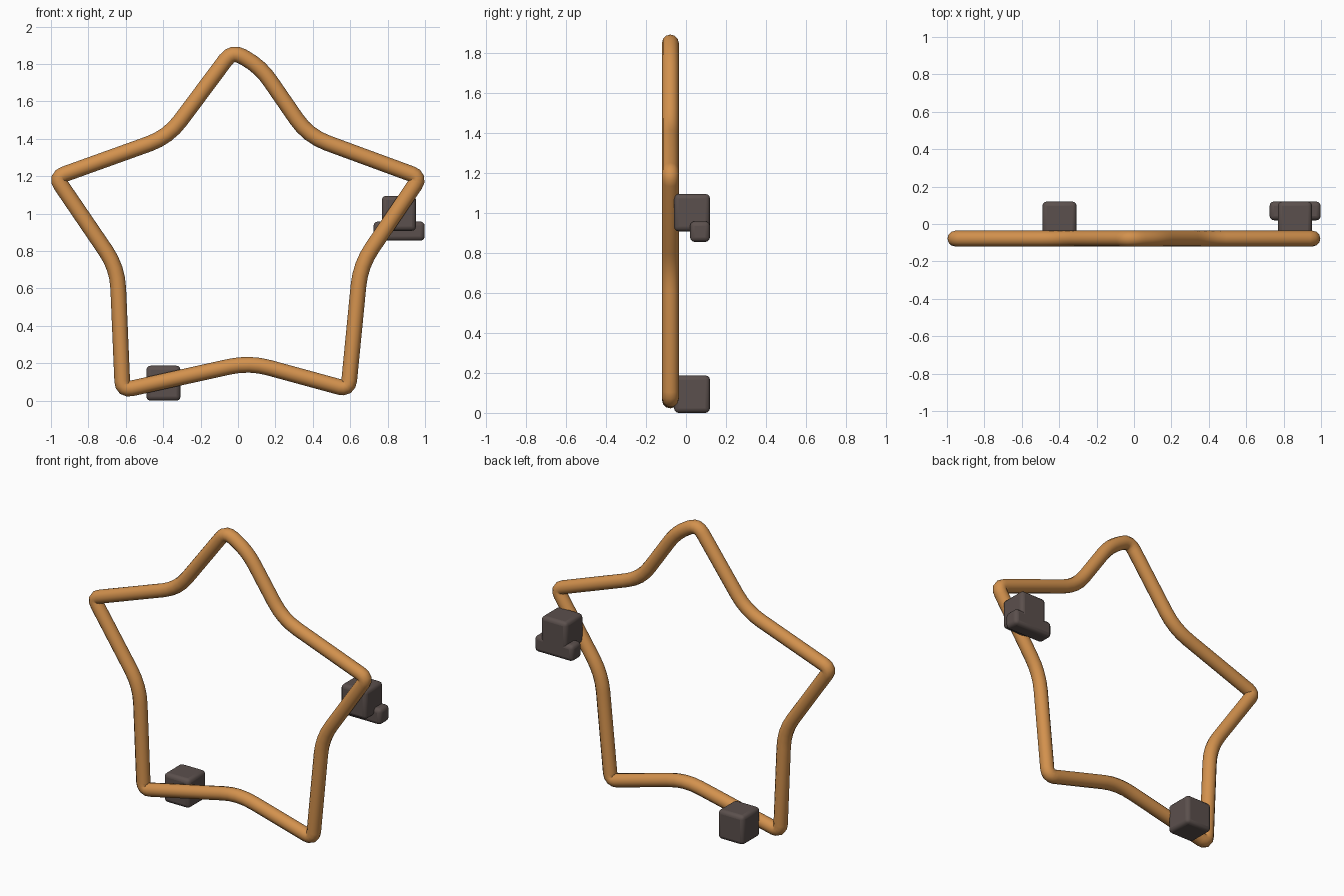
import bpy
from mathutils import Vector

if "Cube" in bpy.data.objects:
    bpy.data.objects.remove(bpy.data.objects["Cube"], do_unlink=True)


def make_material(name, colour):
    mat = bpy.data.materials.new(name)
    mat.use_nodes = True
    mat.diffuse_color = colour
    mat.node_tree.nodes["Principled BSDF"].inputs["Base Color"].default_value = colour
    return mat


amber = make_material("amber tube", (0.65, 0.285, 0.075, 1))
charcoal = make_material("charcoal brown", (0.105, 0.08, 0.074, 1))


def select_only(obj):
    bpy.ops.object.select_all(action="DESELECT")
    obj.select_set(True)
    bpy.context.view_layer.objects.active = obj


def round_corners(corners, steps):
    """Replace every (x, z, cut) corner by a short quadratic arc."""
    path = []
    points = [Vector((x, 0, z)) for x, z, cut in corners]
    for i, here in enumerate(points):
        cut = corners[i][2]
        start = here + (points[i - 1] - here).normalized() * cut
        end = here + (points[(i + 1) % len(points)] - here).normalized() * cut
        for k in range(steps + 1):
            t = k / steps
            path.append(start * (1 - t) ** 2 + here * 2 * t * (1 - t) + end * t ** 2)
    return path


# Star-shaped tube: sharp tips, softer valleys
TIP, VALLEY = 0.05, 0.11
corners = [
    (-0.03, 1.87, 0.06), (0.12, 1.785, 0.09), (0.375, 1.415, VALLEY),
    (0.974, 1.195, TIP), (0.655, 0.725, VALLEY), (0.59, 0.06, TIP),
    (0.06, 0.205, VALLEY), (-0.617, 0.055, TIP), (-0.645, 0.71, VALLEY),
    (-0.975, 1.194, TIP), (-0.373, 1.41, VALLEY),
]
path = round_corners(corners, 4)
curve = bpy.data.curves.new("star_tube", "CURVE")
curve.dimensions = "3D"
curve.bevel_depth = 0.042
curve.bevel_resolution = 4
spline = curve.splines.new("POLY")
spline.points.add(len(path) - 1)
for point, co in zip(spline.points, path):
    point.co = (*co, 1)
spline.use_cyclic_u = True
curve.materials.append(amber)
tube = bpy.data.objects.new("star_tube", curve)
tube.location.y = -0.078
bpy.context.collection.objects.link(tube)
select_only(tube)
bpy.ops.object.convert(target="MESH")
bpy.ops.object.shade_smooth()


def rounded_box(name, low, high):
    low, high = Vector(low), Vector(high)
    bpy.ops.mesh.primitive_cube_add(size=1, location=(low + high) / 2)
    box = bpy.context.object
    box.name = name
    box.scale = high - low
    bpy.ops.object.transform_apply(location=False, rotation=False, scale=True)
    box.data.materials.append(charcoal)
    bevel = box.modifiers.new("soft edges", "BEVEL")
    bevel.width = 0.023
    bevel.segments = 3
    select_only(box)
    bpy.ops.object.shade_smooth_by_angle()


# Blocks behind the tube
rounded_box("lower_block", (-0.49, -0.06, 0), (-0.307, 0.12, 0.187))
rounded_box("upper_block", (0.769, -0.06, 0.908), (0.952, 0.12, 1.095))
rounded_box("cross_bar", (0.725, 0.02, 0.855), (0.998, 0.12, 0.958))
